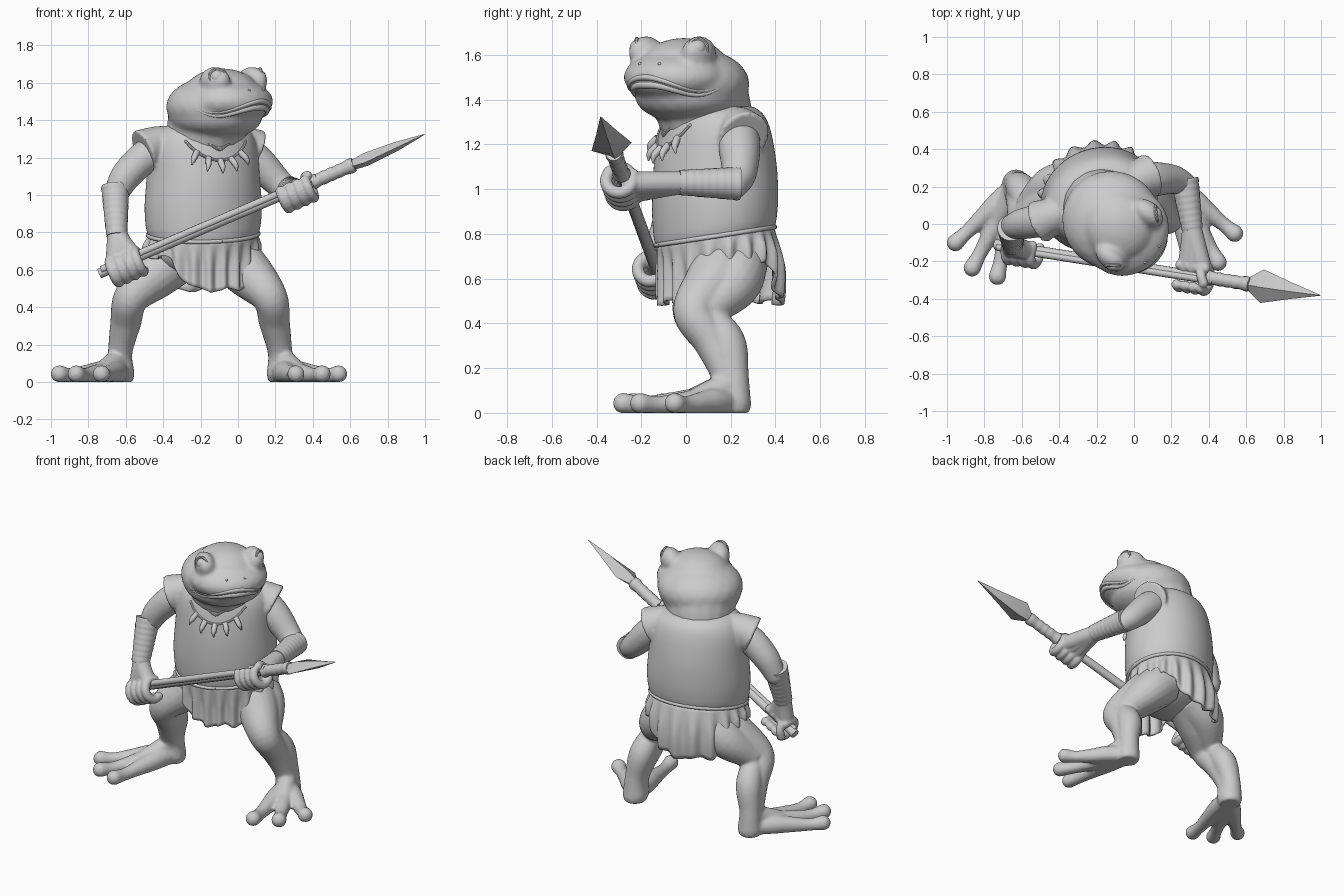
import bpy, bmesh, math
from mathutils import Vector, Matrix
from mathutils.bvhtree import BVHTree

cube = bpy.data.objects.get("Cube")
if cube:
    bpy.data.objects.remove(cube)

clay = bpy.data.materials.new("grey_clay")
clay.use_nodes = True
clay.diffuse_color = (0.6, 0.6, 0.6, 1)
clay.node_tree.nodes["Principled BSDF"].inputs["Base Color"].default_value = (0.6, 0.6, 0.6, 1)


def spline(keys, steps=6):
    """Catmull-Rom through keys of any dimension."""
    k = [Vector(p) for p in keys]
    k = [k[0] * 2 - k[1]] + k + [k[-1] * 2 - k[-2]]
    out = []
    for a, b, c, d in zip(k, k[1:], k[2:], k[3:]):
        for i in range(steps):
            t = i / steps
            out.append((b * 2 + (c - a) * t + (a * 2 - b * 5 + c * 4 - d) * t * t
                        + (b * 3 - a - c * 3 + d) * t ** 3) * 0.5)
    return out + [k[-2]]


def loft(bm, rings, caps=True):
    vs = [[bm.verts.new(p) for p in ring] for ring in rings]
    n = len(vs[0])
    for r, s in zip(vs, vs[1:]):
        for i in range(n):
            bm.faces.new((r[i], r[(i + 1) % n], s[(i + 1) % n], s[i]))
    if caps:
        bm.faces.new(vs[0][::-1])
        bm.faces.new(vs[-1])


def tube(bm, keys, n=16, steps=6, ball=False):
    """Round tube through (x, y, z, radius) keys."""
    pts = spline(keys, steps)
    old = (pts[1].xyz - pts[0].xyz).normalized()
    side = old.orthogonal().normalized()
    rings = []
    for i, p in enumerate(pts):
        tan = (pts[min(i + 1, len(pts) - 1)].xyz - pts[max(i - 1, 0)].xyz).normalized()
        side = old.rotation_difference(tan) @ side
        old = tan
        up = tan.cross(side)
        rings.append([p.xyz + (side * math.cos(a) + up * math.sin(a)) * p.w
                      for a in (math.tau * j / n for j in range(n))])
    loft(bm, rings)
    if ball:
        for p in (pts[0], pts[-1]):
            ellipsoid(bm, p.xyz, [p.w] * 3)


def ellipsoid(bm, c, radii, yaw=0.0):
    m = Matrix.Translation(c) @ Matrix.Rotation(yaw, 4, 'Z') @ Matrix.Diagonal((*radii, 1))
    bmesh.ops.create_icosphere(bm, subdivisions=3, radius=1, matrix=m)


def finish(name, bm, voxel=0, smooth=0, ground=False, angle=40):
    if ground:
        for v in bm.verts:
            v.co.z = max(v.co.z, 0)
    bmesh.ops.recalc_face_normals(bm, faces=bm.faces)
    me = bpy.data.meshes.new(name)
    bm.to_mesh(me)
    bm.free()
    me.materials.append(clay)
    ob = bpy.data.objects.new(name, me)
    bpy.context.collection.objects.link(ob)
    if voxel:
        rm = ob.modifiers.new("merge", 'REMESH')
        rm.mode, rm.voxel_size, rm.use_smooth_shade = 'VOXEL', voxel, True
        sm = ob.modifiers.new("soften", 'SMOOTH')
        sm.factor, sm.iterations = 0.5, smooth
    else:
        bpy.ops.object.select_all(action='DESELECT')
        ob.select_set(True)
        bpy.context.view_layer.objects.active = ob
        bpy.ops.object.shade_smooth_by_angle(angle=math.radians(angle))
    return ob


def surface(ob):
    bpy.context.view_layer.update()
    tree = BVHTree.FromObject(ob, bpy.context.evaluated_depsgraph_get())

    def hit(center, direction):
        d = Vector(direction).normalized()
        p = tree.ray_cast(Vector(center) + d, -d)[0]
        return p if p else Vector(center)
    return hit


def facing(yaw, a):
    return Vector((math.sin(yaw + a), -math.cos(yaw + a), 0))


# Head, turned toward its left
HEAD = math.radians(50)
turn = Matrix.Rotation(HEAD, 3, 'Z')


def on_head(x, y, z):
    return Vector((-0.12, 0.02, 0)) + turn @ Vector((x, y, z))


bm = bmesh.new()
for y, z, r in ((0, 1.47, (0.265, 0.268, 0.165)), (-0.1, 1.5, (0.245, 0.225, 0.12)),
                (-0.045, 1.555, (0.19, 0.2, 0.122)), (0, 1.42, (0.25, 0.255, 0.13))):
    ellipsoid(bm, on_head(0, y, z), r, HEAD)
for s in (-1, 1):
    ellipsoid(bm, on_head(s * 0.155, -0.125, 1.61), (0.062, 0.095, 0.076), HEAD)
tube(bm, [(-0.18, 0.11, 1.24, 0.2), (-0.165, 0.075, 1.37, 0.215), (-0.13, 0.03, 1.5, 0.2)])
head = finish("head", bm, 0.012, 12)
hit_head = surface(head)

# Eyes with lids
for s, side in ((-1, "right"), (1, "left")):
    bm = bmesh.new()
    c = on_head(s * 0.172, -0.156, 1.63)
    look = (turn @ Vector((s * 0.75, -0.65, 0.1))).normalized()
    ellipsoid(bm, c, [0.04] * 3)
    u = look.orthogonal().normalized()
    v = look.cross(u)
    tube(bm, [(*(c + look * 0.012 + (u * math.cos(a) + v * math.sin(a)) * 0.042), 0.009)
              for a in (math.tau * i / 10 for i in range(11))], 8, 3)
    finish(side + "_eye", bm)

# Lips and nostrils
bm = bmesh.new()
for drop, r in ((0, 0.013), (0.03, 0.017)):
    keys = []
    for i in range(-8, 9):
        a = i * 0.165
        z = 1.47 + 0.03 * math.cos(3.6 * a) - drop * (1.1 - abs(i) / 10)
        p = hit_head((-0.12, 0.02, z), facing(HEAD, a)) - facing(HEAD, a) * 0.006
        keys.append((*p, r * (1.1 - abs(i) / 11)))
    tube(bm, keys, 10, 3, True)
for a in (-0.2, 0.2):
    ellipsoid(bm, hit_head((-0.12, 0.02, 1.56), facing(HEAD, a)), [0.007] * 3)
finish("mouth", bm)

# Sleeveless tunic, hem rising toward the back
BODY = math.radians(22)
rot = Matrix.Rotation(BODY, 3, 'Z')


def body_ring(z, a, b, tilt, n=64):
    out = []
    for i in range(n):
        t = math.tau * i / n
        p = Vector((-0.186, 0.13, z)) + rot @ Vector((a * math.sin(t), -b * math.cos(t), 0))
        p.z += 0.155 * (p.y - 0.13) * tilt
        out.append(p)
    return out


bm = bmesh.new()
loft(bm, [body_ring(*k) for k in spline([
    (0.785, 0.3, 0.26, 1), (0.84, 0.314, 0.27, 0.9), (0.95, 0.319, 0.276, 0.5),
    (1.1, 0.307, 0.27, 0.2), (1.25, 0.296, 0.244, 0), (1.33, 0.263, 0.212, 0),
    (1.37, 0.21, 0.165, 0)])])
tube(bm, [(-0.33, 0.08, 1.285, 0.085), (-0.43, 0.045, 1.27, 0.098), (-0.51, 0.01, 1.235, 0.118)], 24)
tube(bm, [(-0.06, 0.2, 1.285, 0.085), (0.02, 0.235, 1.27, 0.1), (0.09, 0.262, 1.235, 0.12)], 24)
tunic = finish("tunic", bm, 0.011, 3)
hit_tunic = surface(tunic)

# Belt
bm = bmesh.new()
belt = body_ring(0.79, 0.301, 0.261, 1, 32)
tube(bm, [(*p, 0.011) for p in belt + belt[:1]], 10, 2)
finish("belt", bm)

# Tooth necklace and neckline
bm = bmesh.new()
cord = []
for i in range(-6, 7):
    a = i * 0.125
    d = facing(BODY, a)
    z = 1.185 + 0.1 * (i / 6) ** 2
    cord.append((*hit_tunic((-0.19, 0.125, z), d), 0.008))
    if i % 2 == 0 and abs(i) < 6:
        p = Vector(cord[-1][:3])
        lean = Vector((math.cos(BODY + a), math.sin(BODY + a), 0)) * a * 0.05
        tip = hit_tunic((-0.19, 0.125, z - 0.07), d) + d * 0.03 + lean
        tube(bm, [(*p, 0.017), (*(p.lerp(tip, 0.5) + d * 0.015), 0.015), (*tip, 0.003)], 10, 4)
tube(bm, cord, 8, 3, True)
tube(bm, [(*hit_tunic((-0.19, 0.125, 1.24 + 0.08 * abs(i) / 4), facing(BODY, i * 0.15)), 0.007)
          for i in range(-4, 5)], 8, 3, True)
finish("necklace", bm)

# Pleated loincloth, long at front and back
bm = bmesh.new()
rings = []
N = 192
for row in range(13):
    t = row / 12
    ring = []
    for i, p in enumerate(body_ring(0.79, 0.296, 0.258, 1, N)):
        th = math.tau * i / N
        wave = math.sin(20 * th + 0.8 * math.sin(3 * th))
        hem = 0.58 - 0.09 * math.tanh(2.5 * math.cos(2 * th)) + 0.012 * math.sin(10 * th)
        out = facing(BODY, th)
        flare = 0.016 - 0.03 * math.cos(th)
        swell = flare * math.sin(t * 2.2) + 0.014 * wave * min(1, t * 2)
        ring.append(Vector((p.x, p.y, p.z + (hem - p.z) * t)) + out * swell)
    rings.append(ring)
loft(bm, rings, False)
cloth = finish("loincloth", bm, angle=80)
sol = cloth.modifiers.new("thickness", 'SOLIDIFY')
sol.thickness = 0.018

# Hips
bm = bmesh.new()
ellipsoid(bm, (-0.19, 0.13, 0.69), (0.27, 0.225, 0.14), BODY)
finish("hips", bm)

# Legs with webbed three-toed feet
legs = {
    "right": ([(-0.31, 0.16, 0.68, 0.145), (-0.44, 0.1, 0.575, 0.132), (-0.57, 0.036, 0.45, 0.096),
               (-0.6, 0.115, 0.32, 0.083), (-0.63, 0.18, 0.16, 0.066), (-0.63, 0.2, 0.04, 0.078)],
              ((-0.955, -0.1), (-0.865, -0.235), (-0.73, -0.28))),
    "left": ([(-0.05, 0.19, 0.68, 0.145), (0.06, 0.12, 0.575, 0.132), (0.17, 0.038, 0.45, 0.096),
              (0.195, 0.115, 0.32, 0.083), (0.225, 0.18, 0.16, 0.066), (0.23, 0.2, 0.04, 0.078)],
             ((0.538, -0.05), (0.45, -0.205), (0.31, -0.28)))}
for side, (keys, toes) in legs.items():
    bm = bmesh.new()
    tube(bm, keys, 20, 8)
    # rear of thigh, calf and heel
    for rear in (((0, 0.04, 0.14), (1, 0.09, 0.12), (2, 0.05, 0.075)),
                 ((2, 0.05, 0.06), (3, 0.07, 0.08), (4, 0.035, 0.066), (5, 0.016, 0.076))):
        tube(bm, [(keys[i][0], keys[i][1] + dy, keys[i][2], r) for i, dy, r in rear], 20, 6)
    ellipsoid(bm, (keys[5][0], 0.212, 0.03), (0.074, 0.078, 0.07))
    heel = Vector(keys[-1][:2])
    for toe in map(Vector, toes):
        path = [(*heel.lerp(toe, f), z, r) for f, z, r in (
            (0, 0.05, 0.06), (0.3, 0.05, 0.062), (0.55, 0.043, 0.05), (0.82, 0.036, 0.039), (1, 0.043, 0.047))]
        tube(bm, path, 14, 5, True)
    mid = heel.lerp(Vector(toes[1]), 0.5)
    tube(bm, [(*heel, 0.13, 0.06), (*heel.lerp(mid, 0.5), 0.085, 0.055), (*mid, 0.035, 0.05)])
    finish(side + "_leg", bm, 0.01, 5, ground=True)

# Spear
DIR = Vector((1, -0.157, 0.428)).normalized()


def spear_at(x):
    return Vector((x, -0.225 - 0.157 * x, 0.897 + 0.428 * x))


bm = bmesh.new()
tube(bm, [(*spear_at(-0.74), 0.028), (*spear_at(0.6), 0.026)], 12, 1)
tube(bm, [(*(spear_at(-0.73) + Vector((0, -0.014, 0.016))), 0.02),
          (*(spear_at(0.42) + Vector((0, -0.014, 0.016))), 0.02)], 10, 1)
finish("spear_shaft", bm)
bm = bmesh.new()
tube(bm, [(*spear_at(0.4 + 0.02 * i), 0.034 + 0.003 * (i % 2) + (0.007 if i in (0, 10) else 0))
          for i in range(12)], 16, 2)
finish("spear_binding", bm)
bm = bmesh.new()
W = Vector((0.1, 0.97, 0.2)).normalized()
T = DIR.cross(W).normalized()
loft(bm, [[spear_at(x) + W * w, spear_at(x) + T * t, spear_at(x) - W * w, spear_at(x) - T * t]
          for x, w, t in ((0.6, 0.026, 0.026), (0.685, 0.092, 0.036), (0.84, 0.045, 0.026), (0.997, 0.002, 0.002))])
finish("spear_blade", bm, angle=20)

# Arms, wrapped forearms and gripping hands
arms = {
    "right": ([(-0.4, 0.05, 1.24, 0.095), (-0.5, 0.02, 1.2, 0.09), (-0.6, 0.0, 1.1, 0.082), (-0.655, -0.015, 1.0, 0.066)],
              ((-0.657, -0.02, 1.045), (-0.648, -0.115, 0.78)), -0.595, Vector((-0.1, 0.1, 1)), 1, -0.025),
    "left": ([(0.02, 0.23, 1.24, 0.1), (0.11, 0.24, 1.17, 0.093), (0.21, 0.238, 1.07, 0.078), (0.268, 0.21, 1.02, 0.068)],
             ((0.27, 0.24, 1.025), (0.312, -0.03, 1.03)), 0.315, Vector((0, 1, -0.15)), -1, -0.018)}
for side, (keys, (elbow, wrist), grip, back, curl, sink) in arms.items():
    bm = bmesh.new()
    tube(bm, keys, 20, 6, True)
    finish(side + "_arm", bm, 0.01, 5)

    elbow, wrist = Vector(elbow), Vector(wrist)
    bm = bmesh.new()
    tube(bm, [(*elbow.lerp(wrist, i / 16), 0.074 - 0.0012 * i + 0.002 * (i % 2)) for i in range(17)], 24, 2)
    finish(side + "_wrap", bm)

    bm = bmesh.new()
    c = spear_at(grip) + Vector((0, -0.012, sink))
    u = (back - DIR * back.dot(DIR)).normalized()
    v = DIR.cross(u) * curl
    palm = c + u * 0.055
    for spread in (-0.045, 0, 0.045):
        knuckle = palm + DIR * spread
        tube(bm, [(*wrist.lerp(elbow, 0.1), 0.05), (*wrist.lerp(knuckle, 0.4), 0.052), (*knuckle, 0.052)],
             16, 6, True)
    for off in (-0.072, -0.024, 0.024, 0.072):
        tube(bm, [(*(c + DIR * off + (u * math.cos(a) + v * math.sin(a)) * 0.062), 0.028)
                  for a in (-0.5, 0.2, 0.9, 1.6, 2.3, 3.0, 3.7)], 12, 4, True)
    thumb = [(*(c - DIR * (0.03 + 0.03 * a) * curl + (u * math.cos(a) - v * math.sin(a)) * 0.062), 0.026)
             for a in (0, 0.7, 1.4, 2.0)]
    tube(bm, thumb, 12, 4, True)
    finish(side + "_hand", bm, 0.007, 3)
